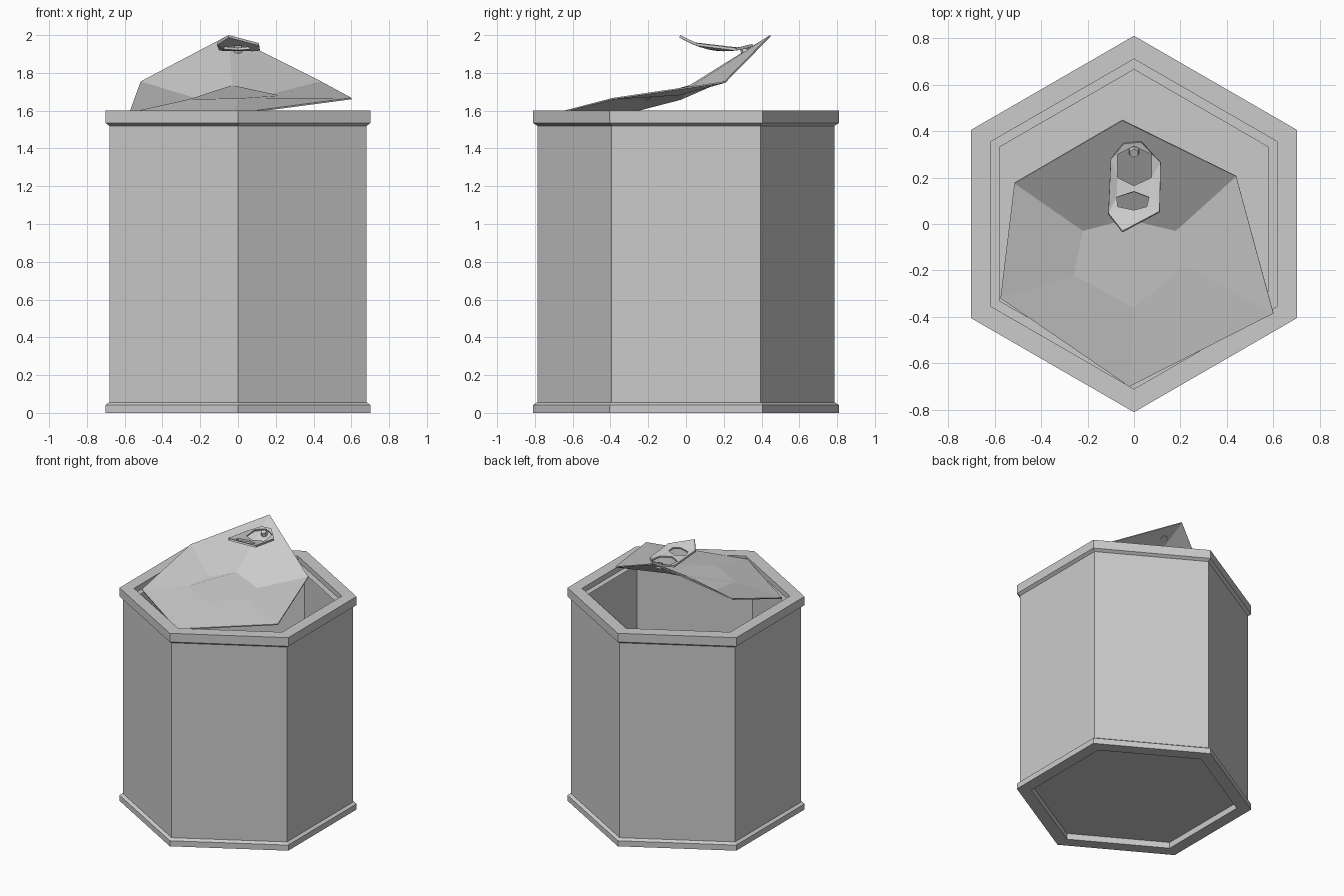
import bpy
import bmesh
from math import pi, sin, cos

if "Cube" in bpy.data.objects:
    bpy.data.objects.remove(bpy.data.objects["Cube"])

SIDES = 6


def add_object(name, verts, faces, thickness=0):
    mesh = bpy.data.meshes.new(name)
    mesh.from_pydata(verts, [], faces)
    ob = bpy.data.objects.new(name, mesh)
    bpy.context.collection.objects.link(ob)
    if thickness:
        mod = ob.modifiers.new("thickness", 'SOLIDIFY')
        mod.thickness = thickness
        mod.offset = -1
    return ob


def hex_lathe(name, profile, cap=False):
    """Sweep a (radius, z) profile around z in six flat sides."""
    verts, faces = [], []
    for r, z in profile:
        for k in range(SIDES):
            a = pi / 2 + 2 * pi * k / SIDES
            verts.append((r * cos(a), r * sin(a), z))
    for i in range(len(profile) - 1):
        for k in range(SIDES):
            n = (k + 1) % SIDES
            faces.append((i * SIDES + k, i * SIDES + n,
                          (i + 1) * SIDES + n, (i + 1) * SIDES + k))
    if cap:
        faces.append(tuple(reversed(range(SIDES))))
    return add_object(name, verts, faces)


# can: recessed floor, bottom rim, thin wall
hex_lathe("can_body", [(0.71, 0.045), (0.71, 0), (0.81, 0), (0.81, 0.042),
                       (0.787, 0.056), (0.787, 1.52)], cap=True)
# top rim with the torn ledge inside it
hex_lathe("top_rim", [(0.787, 1.52), (0.81, 1.535), (0.81, 1.6), (0.71, 1.6),
                      (0.71, 1.56), (0.665, 1.56)])

# peeled, curled lid: outer outline and inner panel
outer = [(-0.05, 0.445, 2.0), (0.44, 0.205, 1.755), (0.60, -0.385, 1.668),
         (-0.02, -0.70, 1.586), (-0.575, -0.32, 1.59), (-0.515, 0.175, 1.755)]
inner = [(-0.03, 0.02, 1.735), (0.18, -0.03, 1.69), (0.22, -0.18, 1.68),
         (0.0, -0.36, 1.665), (-0.26, -0.22, 1.66), (-0.22, -0.03, 1.665)]
lid_faces = [(i, i + 6, (i + 1) % 6 + 6, (i + 1) % 6) for i in range(6)]
lid_faces.append(tuple(reversed(range(6, 12))))
add_object("peeled_lid", outer + inner, lid_faces, 0.008)

# pull tab: flat outline with two holes, filled, then bent upward
loops = [
    [(-0.05, -0.03), (0.11, 0.055), (0.115, 0.265), (0.03, 0.352),
     (-0.045, 0.345), (-0.10, 0.28), (-0.11, 0.047)],
    [(0, 0.165), (0.075, 0.2), (0.075, 0.30), (0, 0.335), (-0.07, 0.3), (-0.07, 0.2)],
    [(-0.075, 0.115), (0, 0.14), (0.065, 0.115), (0.055, 0.075), (0, 0.06), (-0.07, 0.075)],
]
curve = bpy.data.curves.new("tab_outline", 'CURVE')
curve.dimensions = '2D'
curve.fill_mode = 'BOTH'
for pts in loops:
    s = curve.splines.new('POLY')
    s.points.add(len(pts) - 1)
    for p, (x, y) in zip(s.points, pts):
        p.co = (x, y, 0, 1)
    s.use_cyclic_u = True
outline = bpy.data.objects.new("tab_outline", curve)
bpy.context.collection.objects.link(outline)
bpy.context.view_layer.update()
deps = bpy.context.evaluated_depsgraph_get()
flat = bpy.data.meshes.new_from_object(outline.evaluated_get(deps))
bm = bmesh.new()
bm.from_mesh(flat)
bmesh.ops.remove_doubles(bm, verts=bm.verts, dist=0.0005)
for v in bm.verts:
    v.co.z = 1.928 + 1.25 * (v.co.y - 0.21) ** 2
for f in bm.faces:
    f.normal_update()
    if f.normal.z < 0:
        f.normal_flip()
tab_verts = [tuple(v.co) for v in bm.verts]
bm.verts.index_update()
tab_faces = [tuple(v.index for v in f.verts) for f in bm.faces]
bm.free()
bpy.data.objects.remove(outline)
add_object("pull_tab", tab_verts, tab_faces, 0.014)

# rivet holding the tab on the lid
bpy.ops.mesh.primitive_cone_add(vertices=6, radius1=0.028, radius2=0.02, depth=0.04,
                                location=(0, 0.312, 1.92), rotation=(0.4, 0, 0))
bpy.context.object.name = "rivet"
